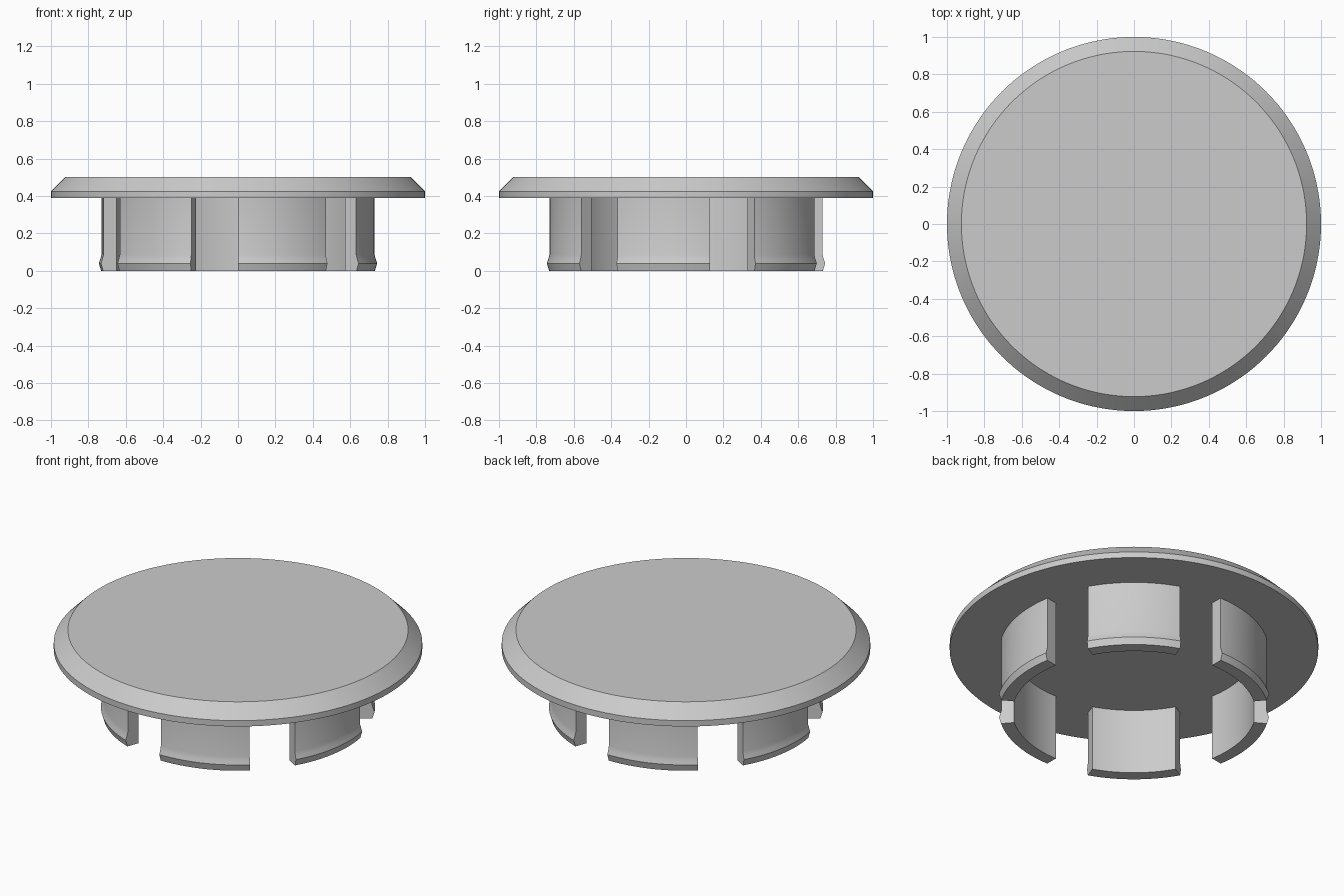
import bpy, bmesh
from math import cos, sin, radians, tau

if "Cube" in bpy.data.objects:
    bpy.data.objects.remove(bpy.data.objects["Cube"])

grey = bpy.data.materials.new("plain_grey")
grey.use_nodes = True
colour = (0.6, 0.6, 0.6, 1)
grey.diffuse_color = colour
grey.node_tree.nodes["Principled BSDF"].inputs["Base Color"].default_value = colour


def sweep(name, profile, start, angle, steps):
    """Turn a closed (radius, height) profile about z, capping partial turns."""
    full = angle >= tau
    bm = bmesh.new()
    rings = []
    for i in range(steps if full else steps + 1):
        a = start + angle * i / steps
        rings.append([bm.verts.new((r * cos(a), r * sin(a), z)) for r, z in profile])
    n = len(profile)
    for i in range(steps):
        a, b = rings[i], rings[(i + 1) % len(rings)]
        # a full disc leaves its first and last profile points open for flat caps
        for j in range(n - 1 if full else n):
            k = (j + 1) % n
            bm.faces.new((a[j], b[j], b[k], a[k]))
    if full:
        bm.faces.new([r[0] for r in reversed(rings)])
        bm.faces.new([r[-1] for r in rings])
    else:
        bm.faces.new(rings[0])
        bm.faces.new(rings[-1][::-1])
    bmesh.ops.recalc_face_normals(bm, faces=bm.faces)
    mesh = bpy.data.meshes.new(name)
    bm.to_mesh(mesh)
    bm.free()
    mesh.materials.append(grey)
    obj = bpy.data.objects.new(name, mesh)
    bpy.context.collection.objects.link(obj)
    bpy.ops.object.select_all(action="DESELECT")
    obj.select_set(True)
    bpy.context.view_layer.objects.active = obj
    bpy.ops.object.shade_smooth_by_angle(angle=radians(25))
    return obj


# Round cover with a straight rim and a chamfered top edge
sweep("cover_disc", [(1, 0.39), (1, 0.425), (0.923, 0.502)], 0, tau, 144)

# Six curved snap clips, each with a small outward lip at the foot
clip = [(0.66, 0), (0.732, 0), (0.744, 0.04), (0.737, 0.06),
        (0.73, 0.085), (0.73, 0.395), (0.66, 0.395)]
for i in range(6):
    sweep(f"snap_clip_{i + 1}", clip, radians(30 + 60 * i), radians(40), 20)
